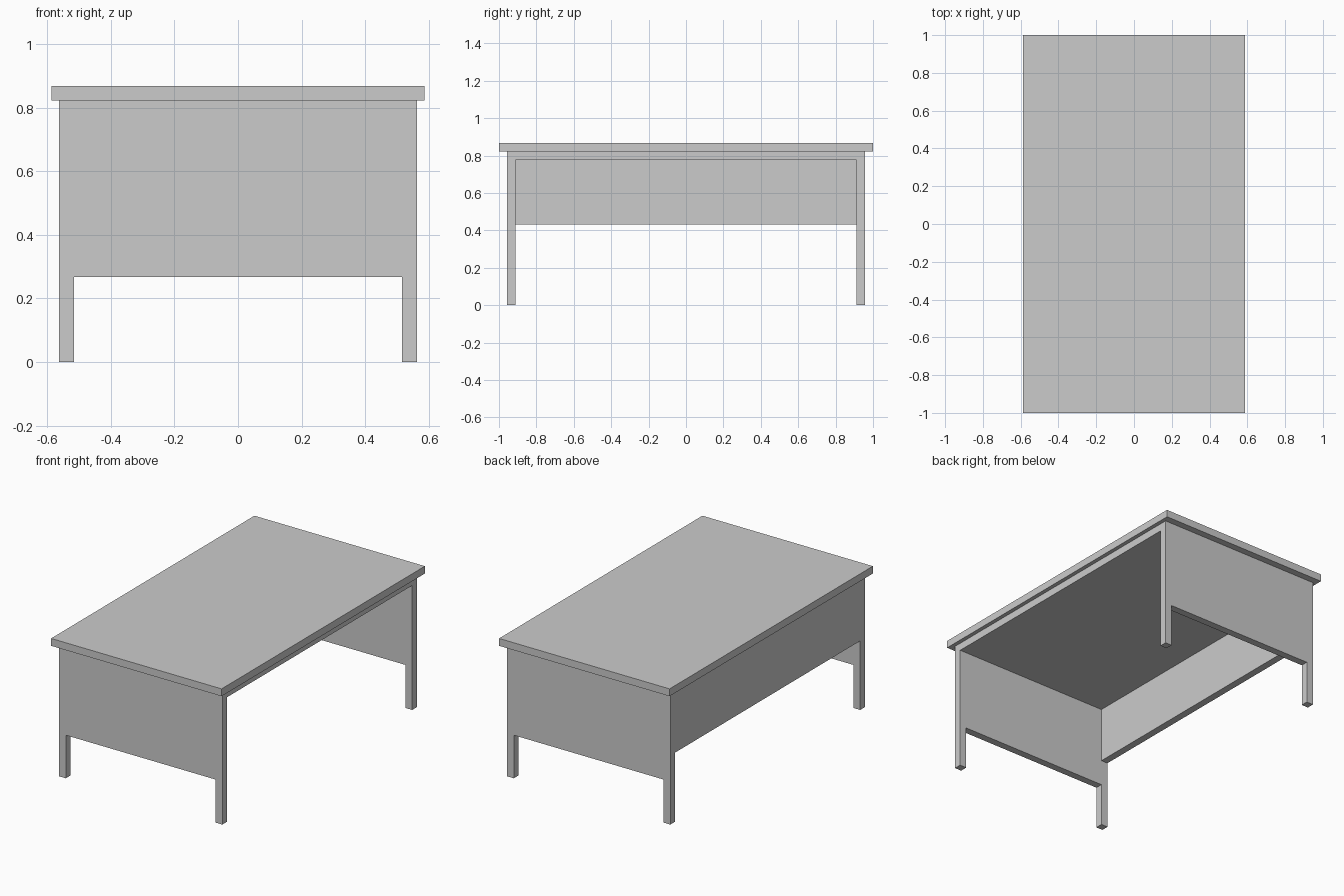
import bpy

if "Cube" in bpy.data.objects:
    bpy.data.objects.remove(bpy.data.objects["Cube"])

LX, LY = 0.562, 0.957        # outer faces of the frame
T = 0.046                    # stock thickness of legs and panels
TOP_LO, TOP_HI = 0.822, 0.868
SUB_LO = 0.775               # underside of the solid layer below the top


def box(name, x0, x1, y0, y1, z0, z1):
    bpy.ops.mesh.primitive_cube_add(
        size=1, location=((x0 + x1) / 2, (y0 + y1) / 2, (z0 + z1) / 2))
    ob = bpy.context.object
    ob.name = name
    ob.scale = (x1 - x0, y1 - y0, z1 - z0)
    bpy.ops.object.transform_apply(location=False, rotation=False, scale=True)
    return ob


def span(side, outer):
    """Range of one stock thickness, inward from the outer face."""
    return sorted((side * outer, side * (outer - T)))


# Table top and the solid layer beneath it
box("table_top", -0.587, 0.587, -1, 1, TOP_LO, TOP_HI)
box("under_top", -LX, LX, -LY, LY, SUB_LO, TOP_LO)

# Corner legs
for sx, xn in ((-1, "left"), (1, "right")):
    for sy, yn in ((-1, "front"), (1, "back")):
        box(f"{yn}_{xn}_leg", *span(sx, LX), *span(sy, LY), 0, SUB_LO)

# Deep end panels, flush with the legs
for sy, yn in ((-1, "front"), (1, "back")):
    box(f"{yn}_panel", -LX + T, LX - T, *span(sy, LY), 0.268, SUB_LO)

# Modesty panel on the left long side only
box("modesty_panel", *span(-1, LX), -LY + T, LY - T, 0.43, SUB_LO)
